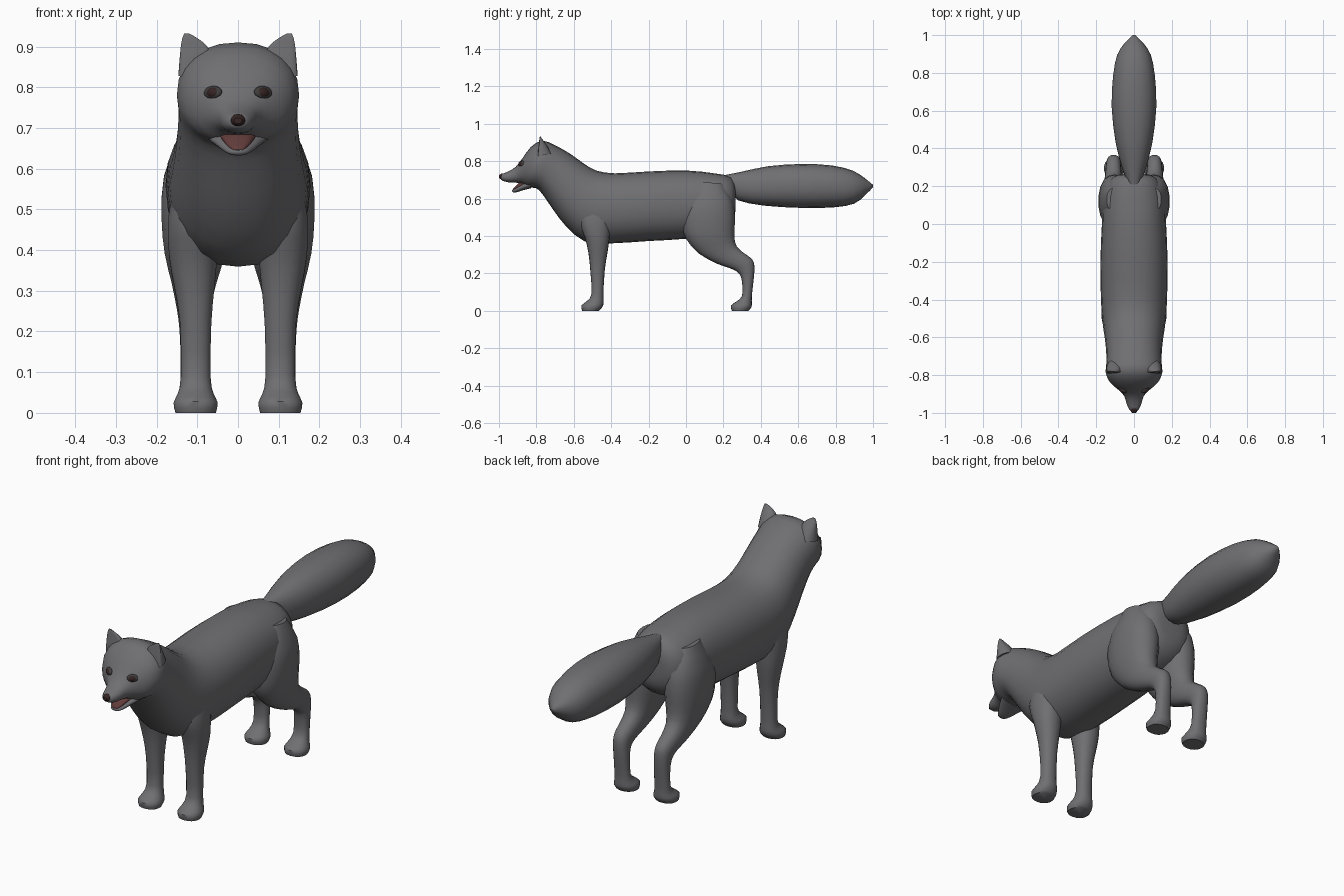
import bpy, bmesh, math
from mathutils import Vector


def material(name, rgb):
    m = bpy.data.materials.new(name)
    m.diffuse_color = (*rgb, 1)
    return m


FUR = material("grey fur", (0.16, 0.16, 0.17))
DARK = material("dark brown", (0.035, 0.018, 0.017))
MOUTH = material("mouth red", (0.12, 0.045, 0.042))
RIM = material("eye rim", (0.05, 0.045, 0.045))


def spline(rows, steps):
    """Catmull-Rom interpolation between ring rows."""
    out = []
    for i in range(len(rows) - 1):
        quad = [rows[max(i - 1, 0)], rows[i], rows[i + 1], rows[min(i + 2, len(rows) - 1)]]
        for s in range(steps):
            t = s / steps
            out.append([0.5 * (2 * b + (c - a) * t + (2 * a - 5 * b + 4 * c - d) * t * t
                               + (3 * b - a - 3 * c + d) * t ** 3) for a, b, c, d in zip(*quad)])
    return out + [list(rows[-1])]


def loft(name, rows, mat, side=1, segs=18, power=0.9, steps=2, dent=0.0):
    """Skin rings; each row is y1, z1, y2, z2 (two opposite points), centre x, half width."""
    bm = bmesh.new()
    rings = []
    for y1, z1, y2, z2, cx, hw in spline(rows, steps):
        ring = []
        for k in range(segs):
            a = 2 * math.pi * k / segs
            c, s = math.cos(a), math.sin(a)
            c = math.copysign(abs(c) ** power, c)
            s = math.copysign(abs(s) ** power, s)
            if c > 0.3:
                c -= dent * (c - 0.3)
            ring.append(bm.verts.new((side * (cx + hw * s), (y1 + y2) / 2 + c * (y1 - y2) / 2,
                                      (z1 + z2) / 2 + c * (z1 - z2) / 2)))
        rings.append(ring)
    for r, q in zip(rings, rings[1:]):
        for k in range(segs):
            n = (k + 1) % segs
            bm.faces.new((r[k], r[n], q[n], q[k]))
    bm.faces.new(rings[0])
    bm.faces.new(rings[-1])
    bmesh.ops.recalc_face_normals(bm, faces=bm.faces)
    return finish(name, bm, mat)


def finish(name, bm, mat):
    me = bpy.data.meshes.new(name)
    bm.to_mesh(me)
    bm.free()
    me.materials.append(mat)
    ob = bpy.data.objects.new(name, me)
    bpy.context.collection.objects.link(ob)
    bpy.context.view_layer.objects.active = ob
    ob.select_set(True)
    bpy.ops.object.shade_smooth_by_angle(angle=math.radians(50))
    ob.select_set(False)
    return ob


def ellipsoid(name, loc, size, mat, rot=(0, 0, 0)):
    bpy.ops.mesh.primitive_uv_sphere_add(segments=14, ring_count=8, location=loc, rotation=rot)
    ob = bpy.context.object
    ob.name, ob.scale = name, size
    ob.data.materials.append(mat)
    bpy.ops.object.shade_smooth_by_angle(angle=math.radians(50))
    ob.select_set(False)


# Torso, neck, skull and upper muzzle in one skin
loft("body_and_head", [
    (0.265, 0.66, 0.265, 0.54, 0, 0.06), (0.24, 0.715, 0.245, 0.47, 0, 0.12),
    (0.15, 0.735, 0.15, 0.41, 0, 0.16), (0, 0.75, 0, 0.385, 0, 0.17),
    (-0.2, 0.745, -0.2, 0.373, 0, 0.178), (-0.38, 0.735, -0.41, 0.36, 0, 0.175),
    (-0.48, 0.75, -0.54, 0.37, 0, 0.168), (-0.55, 0.79, -0.64, 0.45, 0, 0.156),
    (-0.62, 0.84, -0.71, 0.54, 0, 0.148), (-0.70, 0.885, -0.765, 0.62, 0, 0.146),
    (-0.77, 0.91, -0.80, 0.655, 0, 0.15), (-0.83, 0.875, -0.845, 0.66, 0, 0.128),
    (-0.875, 0.815, -0.88, 0.68, 0, 0.083), (-0.91, 0.77, -0.91, 0.685, 0, 0.052),
    (-0.95, 0.745, -0.95, 0.687, 0, 0.04), (-0.982, 0.732, -0.98, 0.695, 0, 0.026),
    (-0.992, 0.72, -0.99, 0.703, 0, 0.012)], FUR, segs=24)

# Open lower jaw with tongue
loft("lower_jaw", [
    (-0.83, 0.70, -0.83, 0.655, 0, 0.075), (-0.87, 0.683, -0.87, 0.645, 0, 0.056),
    (-0.90, 0.665, -0.90, 0.635, 0, 0.038), (-0.922, 0.65, -0.922, 0.632, 0, 0.022),
    (-0.93, 0.645, -0.93, 0.638, 0, 0.008)], FUR)
loft("mouth_lining", [
    (-0.86, 0.692, -0.86, 0.67, 0, 0.046), (-0.89, 0.686, -0.89, 0.655, 0, 0.036),
    (-0.91, 0.668, -0.91, 0.648, 0, 0.026), (-0.926, 0.652, -0.926, 0.643, 0, 0.012)], MOUTH)

# Nose pad
loft("nose", [(-0.972, 0.735, -0.972, 0.705, 0, 0.016), (-0.988, 0.733, -0.988, 0.703, 0, 0.018),
              (-1.0, 0.725, -1.0, 0.71, 0, 0.01)], DARK, segs=12)

# Tail
loft("tail", [
    (0.19, 0.722, 0.24, 0.64, 0, 0.03), (0.29, 0.742, 0.28, 0.59, 0, 0.06),
    (0.44, 0.773, 0.42, 0.562, 0, 0.098), (0.62, 0.785, 0.62, 0.55, 0, 0.12),
    (0.78, 0.777, 0.79, 0.553, 0, 0.112), (0.89, 0.75, 0.9, 0.573, 0, 0.09),
    (0.955, 0.71, 0.96, 0.62, 0, 0.05), (1.0, 0.673, 1.0, 0.66, 0, 0.006)], FUR)

for side, label in ((-1, "right"), (1, "left")):
    # Front leg, from shoulder to paw
    loft("front_leg_" + label, [
        (-0.56, 0.60, -0.38, 0.62, 0.10, 0.05), (-0.57, 0.48, -0.40, 0.48, 0.108, 0.064),
        (-0.54, 0.39, -0.41, 0.38, 0.110, 0.060), (-0.522, 0.31, -0.42, 0.31, 0.107, 0.050),
        (-0.512, 0.22, -0.434, 0.22, 0.104, 0.039), (-0.505, 0.09, -0.442, 0.09, 0.104, 0.037),
        (-0.53, 0.052, -0.44, 0.045, 0.104, 0.044), (-0.56, 0.028, -0.447, 0.02, 0.104, 0.055),
        (-0.555, 0.0, -0.465, 0.0, 0.104, 0.05)], FUR, side)
    # Hind leg, thigh through hock to paw
    loft("hind_leg_" + label, [
        (0.06, 0.69, 0.20, 0.68, 0.085, 0.06), (-0.01, 0.57, 0.25, 0.59, 0.10, 0.083),
        (-0.022, 0.47, 0.262, 0.49, 0.104, 0.085), (0.0, 0.385, 0.258, 0.40, 0.106, 0.075),
        (0.07, 0.305, 0.272, 0.342, 0.108, 0.056), (0.17, 0.25, 0.315, 0.305, 0.109, 0.045),
        (0.25, 0.222, 0.352, 0.277, 0.109, 0.04), (0.287, 0.195, 0.366, 0.24, 0.108, 0.037),
        (0.30, 0.15, 0.362, 0.17, 0.106, 0.036), (0.30, 0.08, 0.352, 0.08, 0.105, 0.037),
        (0.27, 0.05, 0.352, 0.042, 0.104, 0.044), (0.24, 0.028, 0.35, 0.02, 0.104, 0.055),
        (0.245, 0.0, 0.335, 0.0, 0.104, 0.05)], FUR, side)
    # Cupped ear
    loft("ear_" + label, [
        (-0.825, 0.82, -0.72, 0.84, 0.105, 0.042), (-0.815, 0.865, -0.735, 0.87, 0.104, 0.04),
        (-0.80, 0.90, -0.755, 0.90, 0.108, 0.033), (-0.79, 0.92, -0.77, 0.92, 0.118, 0.019),
        (-0.783, 0.932, -0.777, 0.932, 0.126, 0.006)], FUR, side, dent=0.9)
    # Eye with its dark rim
    turn = (math.radians(-25), 0, side * math.radians(38))
    ellipsoid("eye_rim_" + label, (side * 0.062, -0.877, 0.787), (0.027, 0.012, 0.017), RIM, turn)
    ellipsoid("eye_" + label, (side * 0.062, -0.882, 0.787), (0.018, 0.011, 0.013), DARK, turn)
